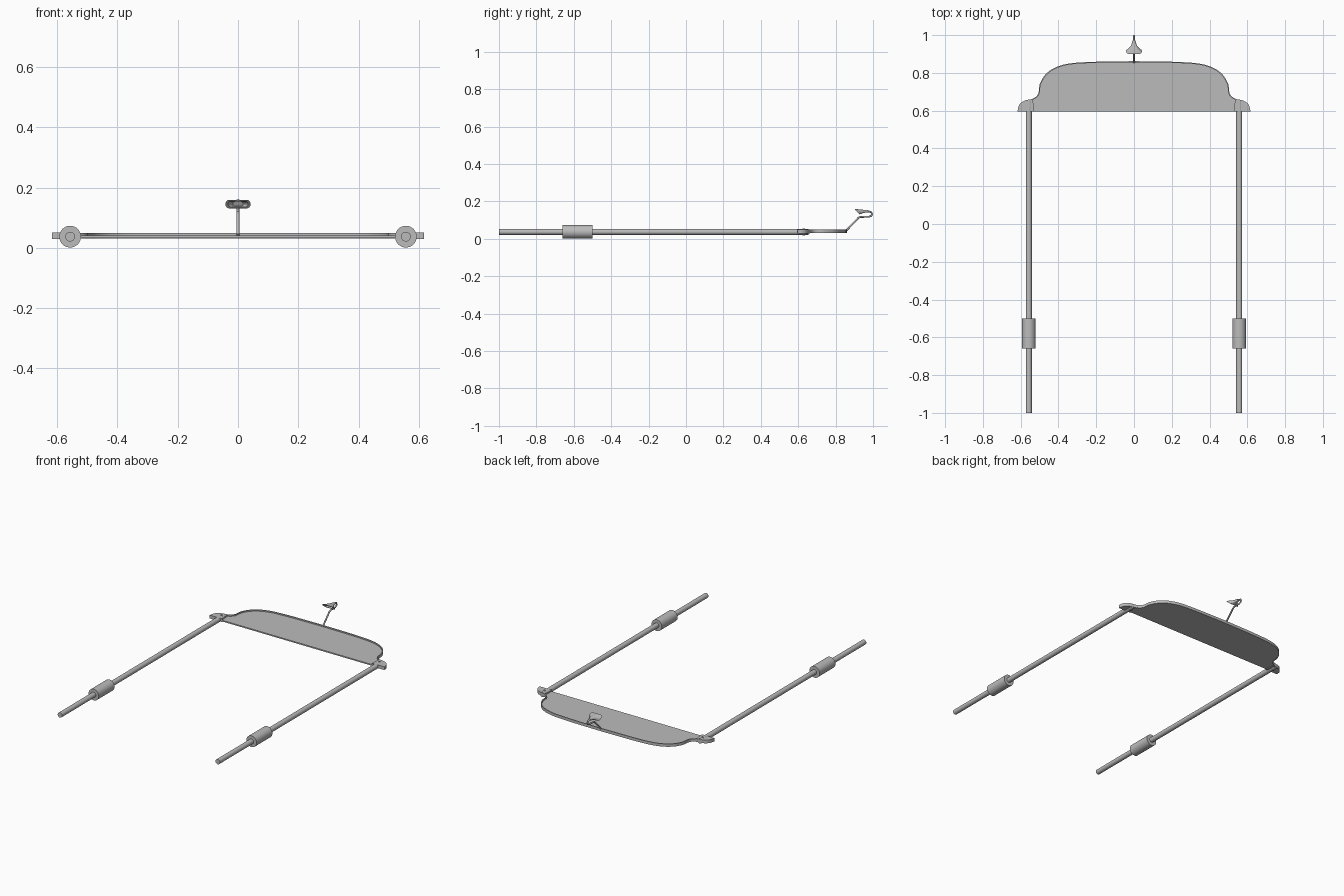
import bpy, bmesh, math
from mathutils import Vector

if "Cube" in bpy.data.objects:
    bpy.data.objects.remove(bpy.data.objects["Cube"])

grey = bpy.data.materials.new("plain grey")
grey.use_nodes = True
grey.diffuse_color = (0.5, 0.5, 0.5, 1)
grey.node_tree.nodes["Principled BSDF"].inputs["Base Color"].default_value = (0.5, 0.5, 0.5, 1)


def finish(name, bm, smooth=True):
    bmesh.ops.recalc_face_normals(bm, faces=bm.faces)
    mesh = bpy.data.meshes.new(name)
    bm.to_mesh(mesh)
    bm.free()
    mesh.materials.append(grey)
    obj = bpy.data.objects.new(name, mesh)
    bpy.context.collection.objects.link(obj)
    if smooth:
        bpy.ops.object.select_all(action='DESELECT')
        obj.select_set(True)
        bpy.context.view_layer.objects.active = obj
        bpy.ops.object.shade_smooth_by_angle(angle=math.radians(35))
    return obj


def loft(name, rings, caps=True):
    """Skin a list of closed rings of equal length."""
    bm = bmesh.new()
    loops = [[bm.verts.new(p) for p in ring] for ring in rings]
    n = len(loops[0])
    for a, b in zip(loops, loops[1:]):
        for i in range(n):
            bm.faces.new((a[i], a[(i + 1) % n], b[(i + 1) % n], b[i]))
    if caps:
        bm.faces.new(loops[0])
        bm.faces.new(loops[-1])
    return finish(name, bm)


def circle(centre, radius, axis, n=32):
    q = Vector(axis).to_track_quat('Z', 'Y')
    return [Vector(centre) + q @ Vector((radius * math.cos(t), radius * math.sin(t), 0))
            for t in (math.tau * i / n for i in range(n))]


def cylinder(name, a, b, radius, n=32):
    axis = Vector(b) - Vector(a)
    return loft(name, [circle(a, radius, axis, n), circle(b, radius, axis, n)])


def spline(points, steps=6):
    """Catmull-Rom curve through the points."""
    p = [Vector(v) for v in points]
    p = [2 * p[0] - p[1]] + p + [2 * p[-1] - p[-2]]
    out = []
    for a, b, c, d in zip(p, p[1:], p[2:], p[3:]):
        for k in range(steps):
            t = k / steps
            out.append(0.5 * (2 * b + (c - a) * t + (2 * a - 5 * b + 4 * c - d) * t ** 2
                              + (3 * b - a - 3 * c + d) * t ** 3))
    return out + [p[-2]]


# Side rods, sleeves and screws
ROD_X, ROD_Z = 0.557, 0.037
for side, sx in (("left", 1), ("right", -1)):
    x = sx * ROD_X
    cylinder(side + "_rod", (x, -1, ROD_Z), (x, 0.655, ROD_Z), 0.016)
    cylinder(side + "_sleeve", (x, -0.66, ROD_Z), (x, -0.5, ROD_Z), 0.036)
    cylinder(side + "_screw", (x, 0.63, 0.018), (x, 0.63, 0.056), 0.006, 16)

# Panel outline, one half mirrored
half = spline([(0.617, 0.595), (0.608, 0.63), (0.58, 0.653), (0.535, 0.664), (0.507, 0.69),
               (0.499, 0.74), (0.47, 0.79), (0.42, 0.827), (0.34, 0.85), (0.2, 0.859), (0, 0.862)])
outline = half + [Vector((-p.x, p.y)) for p in reversed(half[:-1])]

loft("panel", [[(p.x, p.y, z) for p in outline] for z in (0.033, 0.041)])

# Raised rim that follows the curved edge
rim = []
for i, p in enumerate(outline):
    d = outline[min(i + 1, len(outline) - 1)] - outline[max(i - 1, 0)]
    inner = p + Vector((-d.y, d.x)).normalized() * 0.006
    rim.append([(q.x, q.y, z) for q, z in ((p, 0.031), (p, 0.049), (inner, 0.049), (inner, 0.031))])
loft("panel_rim", rim)

# End plates that clamp the rods to the panel
for side, sx in (("left", 1), ("right", -1)):
    tip = [p for p in half if p.x > 0.53]
    shape = [(sx * p.x, p.y) for p in tip] + [(sx * 0.53, 0.595)]
    loft(side + "_clamp", [[(x, y, z) for x, y in shape] for z in (0.029, 0.05)])

# Bent stem with a hooked end
path = [(0, 0.855, 0.042), (0, 0.922, 0.112), (0, 0.932, 0.117), (0, 0.978, 0.118),
        (0, 0.991, 0.123), (0, 0.995, 0.132), (0, 0.991, 0.142), (0, 0.975, 0.146), (0, 0.95, 0.147)]
rings = []
for i, p in enumerate(path):
    axis = Vector(path[min(i + 1, len(path) - 1)]) - Vector(path[max(i - 1, 0)])
    q = axis.normalized()
    u = Vector((1, 0, 0))
    v = q.cross(u)
    rings.append([Vector(p) + 0.005 * (u * math.cos(t) + v * math.sin(t))
                  for t in (math.tau * k / 12 for k in range(12))])
loft("stem", rings)


# Hollow flared head with a slanted, rounded-slot mouth
def slot(y, z, w, h, slant, n=32):
    out = []
    for i in range(n):
        t = math.tau * i / n
        dx = (w - h) * (1 if math.cos(t) > 0 else -1) if abs(math.cos(t)) > 1e-6 else 0
        dz = h * math.sin(t)
        out.append((dx + h * math.cos(t), y - slant * dz, z + dz))
    return out


loft("flared_head", [slot(0.972, 0.147, 0.008, 0.006, 0), slot(0.95, 0.147, 0.013, 0.008, 0.2),
                     slot(0.935, 0.146, 0.022, 0.011, 0.5), slot(0.921, 0.145, 0.036, 0.0135, 0.8),
                     slot(0.914, 0.145, 0.042, 0.0145, 0.9), slot(0.914, 0.145, 0.034, 0.009, 0.9),
                     slot(0.935, 0.146, 0.017, 0.007, 0.5)])
